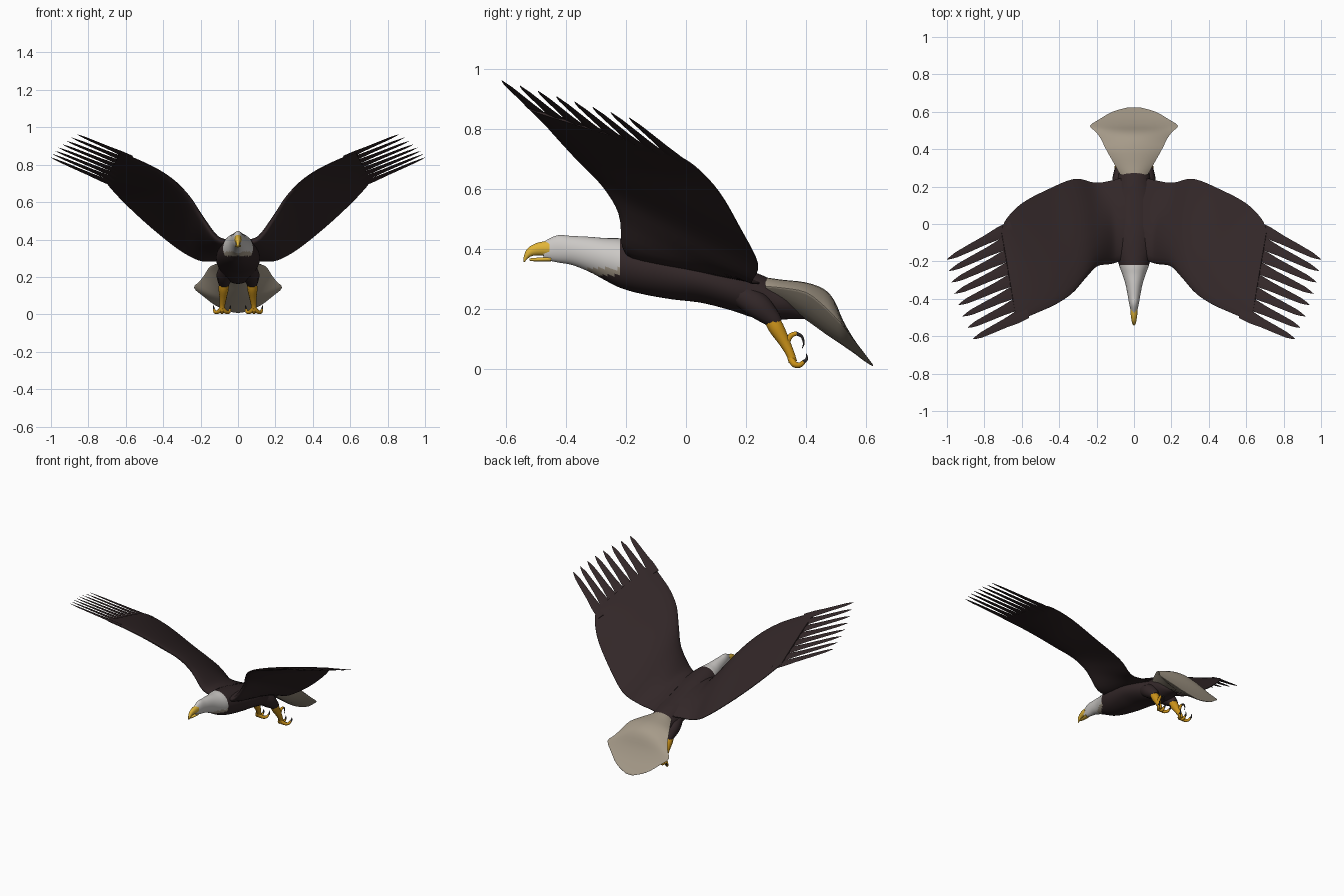
import bpy, bmesh, math
from mathutils import Vector as V

if "Cube" in bpy.data.objects:
    bpy.data.objects.remove(bpy.data.objects["Cube"])


def mat(name, r, g, b):
    m = bpy.data.materials.new(name)
    m.diffuse_color = (r, g, b, 1)
    m.use_nodes = True
    m.node_tree.nodes["Principled BSDF"].inputs["Base Color"].default_value = m.diffuse_color
    return m


BROWN = mat("dark brown feathers", .032, .020, .021)
WHITE = mat("white head feathers", .60, .58, .56)
TAN = mat("tan tail feathers", .38, .325, .25)
BEAK = mat("yellow beak", .75, .46, .04)
LEG = mat("orange leg", .60, .29, .01)
CLAW = mat("black claw", .025, .022, .022)


def smooth(rows, steps):
    """Catmull-Rom interpolation of a table of numbers."""
    out = []
    for i in range(len(rows) - 1):
        p = [rows[max(i - 1, 0)], rows[i], rows[i + 1], rows[min(i + 2, len(rows) - 1)]]
        for k in range(steps):
            t = k / steps
            out.append([.5 * (2 * b + (c - a) * t + (2 * a - 5 * b + 4 * c - d) * t * t
                              + (3 * b - a - 3 * c + d) * t ** 3) for a, b, c, d in zip(*p)])
    return out + [list(rows[-1])]


def skin(name, shells, mats, rule=None, mirror=False, angle=50):
    """Skin closed rings into capped shells, all in one object."""
    bm = bmesh.new()
    for rings in shells:
        vs = [[bm.verts.new(p) for p in r] for r in rings]
        n = len(vs[0])
        for a, b in zip(vs, vs[1:]):
            for j in range(n):
                bm.faces.new((a[j], a[(j + 1) % n], b[(j + 1) % n], b[j]))
        bm.faces.new(vs[0])
        bm.faces.new(vs[-1])
    bmesh.ops.recalc_face_normals(bm, faces=bm.faces)
    if rule:
        for f in bm.faces:
            f.material_index = rule(f.calc_center_median())
    me = bpy.data.meshes.new(name)
    bm.to_mesh(me)
    bm.free()
    for m in mats:
        me.materials.append(m)
    ob = bpy.data.objects.new(name, me)
    bpy.context.collection.objects.link(ob)
    bpy.ops.object.select_all(action='DESELECT')
    ob.select_set(True)
    bpy.context.view_layer.objects.active = ob
    bpy.ops.object.shade_smooth_by_angle(angle=math.radians(angle))
    if mirror:
        ob.modifiers.new("mirror", 'MIRROR').use_mirror_merge = False
    return ob


def ovals(rows, steps=4, n=28):
    """Oval rings across y from rows of (y, top, bottom, half width)."""
    return [[(w * math.cos(2 * math.pi * j / n), y,
              (t + b) / 2 + (t - b) / 2 * math.sin(2 * math.pi * j / n)) for j in range(n)]
            for y, t, b, w in smooth(rows, steps)]


def tube(rows, steps=4, n=10):
    """Round rings along a path of (x, y, z, radius)."""
    pts = smooth(rows, steps)
    rings = []
    for i, p in enumerate(pts):
        d = V(pts[min(i + 1, len(pts) - 1)][:3]) - V(pts[max(i - 1, 0)][:3])
        side = V((1, 0, 0))
        side = (side - d * side.dot(d) / d.dot(d)).normalized()
        up = d.normalized().cross(side)
        rings.append([V(p[:3]) + p[3] * (side * math.cos(2 * math.pi * j / n)
                                         + up * math.sin(2 * math.pi * j / n)) for j in range(n)])
    return rings


# Head and body in one skin: white head, tan throat edge, brown body
body = [(-.475, .424, .365, .014), (-.43, .445, .355, .025), (-.38, .443, .346, .034),
        (-.32, .440, .322, .046), (-.27, .436, .295, .062), (-.22, .435, .270, .080),
        (-.15, .425, .250, .098), (-.05, .405, .232, .112), (.05, .375, .220, .118),
        (.15, .345, .195, .108), (.22, .325, .172, .092), (.28, .300, .163, .080),
        (.34, .265, .165, .066), (.40, .190, .165, .02)]


def body_colour(c):
    if c.y > -.22 or (c.z < .312 and c.y > -.34):
        return 0
    return 2 if c.z < .335 and c.y > -.33 else 1


skin("head_and_body", [ovals(body, 6, 36)], [BROWN, WHITE, TAN], body_colour)

# Beak: hooked upper half and short lower half
skin("upper_beak", [ovals([(-.455, .428, .374, .020), (-.49, .422, .378, .017),
                           (-.515, .412, .376, .013), (-.53, .400, .366, .010),
                           (-.538, .386, .357, .006), (-.543, .368, .356, .002)], 3, 16)], [BEAK])
skin("lower_beak", [ovals([(-.45, .374, .358, .016), (-.49, .371, .358, .013),
                           (-.515, .369, .359, .009), (-.523, .367, .361, .003)], 3, 16)], [BEAK])

# Tail: thick fan, rows of (y, half width, top, edge z, bottom)
tail_rows = [(.265, .075, .305, .275, .235), (.32, .105, .297, .270, .215),
             (.40, .150, .288, .255, .165), (.46, .180, .266, .210, .122),
             (.495, .207, .228, .175, .098), (.525, .235, .160, .143, .078),
             (.56, .185, .100, .098, .054), (.60, .115, .045, .046, .024), (.624, .03, .014, .013, .010)]
tail = []
for y, w, t, e, b in smooth(tail_rows, 3):
    us = [math.cos(math.pi * k / 12) for k in range(13)]
    top = [(u * w, y, e + (t - e) * (1 - u * u)) for u in us]
    low = [(u * w, y, e - .002 + (b - e) * (1 - u * u)) for u in us[::-1]]
    tail.append(top + low)
skin("tail", [tail], [TAN])

# Wings: stations of leading edge xyz, trailing edge xyz, thickness
stations = [(.05, -.19, .38, .05, .25, .285, .030), (.12, -.213, .41, .13, .23, .285, .030),
            (.195, -.225, .52, .21, .22, .290, .028), (.255, -.285, .62, .32, .24, .350, .024),
            (.33, -.37, .705, .47, .18, .470, .019), (.42, -.43, .77, .60, .11, .590, .014),
            (.52, -.475, .82, .68, .03, .675, .010), (.63, -.522, .866, .71, -.035, .715, .005)]
rows = smooth(stations, 4)
wing = []
for i, r in enumerate(rows):
    le, te = V(r[:3]), V(r[3:6])
    a, b = rows[max(i - 1, 0)], rows[min(i + 1, len(rows) - 1)]
    span = V(b[:3]) + V(b[3:6]) - V(a[:3]) - V(a[3:6])
    up = span.cross(te - le).normalized()
    vs = [(1 - math.cos(math.pi * k / 12)) / 2 for k in range(13)]

    def foil(v, s):
        half = r[6] * 2.4 * math.sqrt(v) * (1 - v) + .002
        return le.lerp(te, v) + up * (s * half + r[6] * 2 * v * (1 - v))
    wing.append([foil(v, 1) for v in vs] + [foil(v, -1) for v in vs[::-1]])
skin("wing", [wing], [BROWN], mirror=True)

# Wing tip feathers: eight pointed blades fanned from the wing end
feathers = []
across = V((.14, .425, -.12)).normalized()
for k in range(8):
    f = k / 7
    root = V((.57, -.472, .838)).lerp(V((.655, -.015, .690)), f)
    tip = V((.86, -.615, .962)).lerp(V((1.0, -.19, .838)), f)
    tip.x += .02 * math.sin(math.pi * f)
    up = (tip - root).cross(across).normalized()
    rings = []
    for t, w in [(0, .033), (.2, .033), (.4, .025), (.65, .020), (.85, .015), (.94, .008), (1, .001)]:
        c = root.lerp(tip, t)
        th = up * (.005 * (1 - t) + .001)
        rings.append([c + across * w, c + th, c - across * w, c - th])
    feathers.append(rings)
skin("wing_tip_feathers", feathers, [BROWN], mirror=True, angle=30)

# Legs: feathered thigh, bare shank, curled toes and claws
skin("thigh", [tube([(.06, .18, .25, .04), (.07, .24, .21, .045), (.075, .285, .170, .032),
                     (.077, .305, .150, .022)])], [BROWN], mirror=True)
skin("shank", [tube([(.075, .285, .165, .026), (.077, .302, .135, .027), (.080, .328, .090, .020),
                     (.084, .348, .050, .015), (.085, .357, .022, .015)])], [LEG], mirror=True)
toes, claws = [], []
for dx in (-.035, 0, .036):
    x = .085
    toes.append(tube([(x, .350, .035, .012), (x + dx * .5, .362, .015, .011),
                      (x + dx, .380, .012, .009), (x + dx * 1.2, .394, .024, .007)]))
    claws.append(tube([(x + dx * 1.15, .390, .020, .007), (x + dx * 1.25, .403, .032, .005),
                       (x + dx * 1.25, .402, .050, .001)]))
toes.append(tube([(.085, .345, .055, .012), (.084, .338, .085, .010), (.084, .350, .110, .009),
                  (.084, .370, .118, .007)]))
claws.append(tube([(.084, .366, .118, .007), (.084, .386, .108, .005), (.084, .393, .085, .003),
                   (.084, .388, .068, .001)]))
skin("toes", toes, [LEG], mirror=True)
skin("claws", claws, [CLAW], mirror=True)
